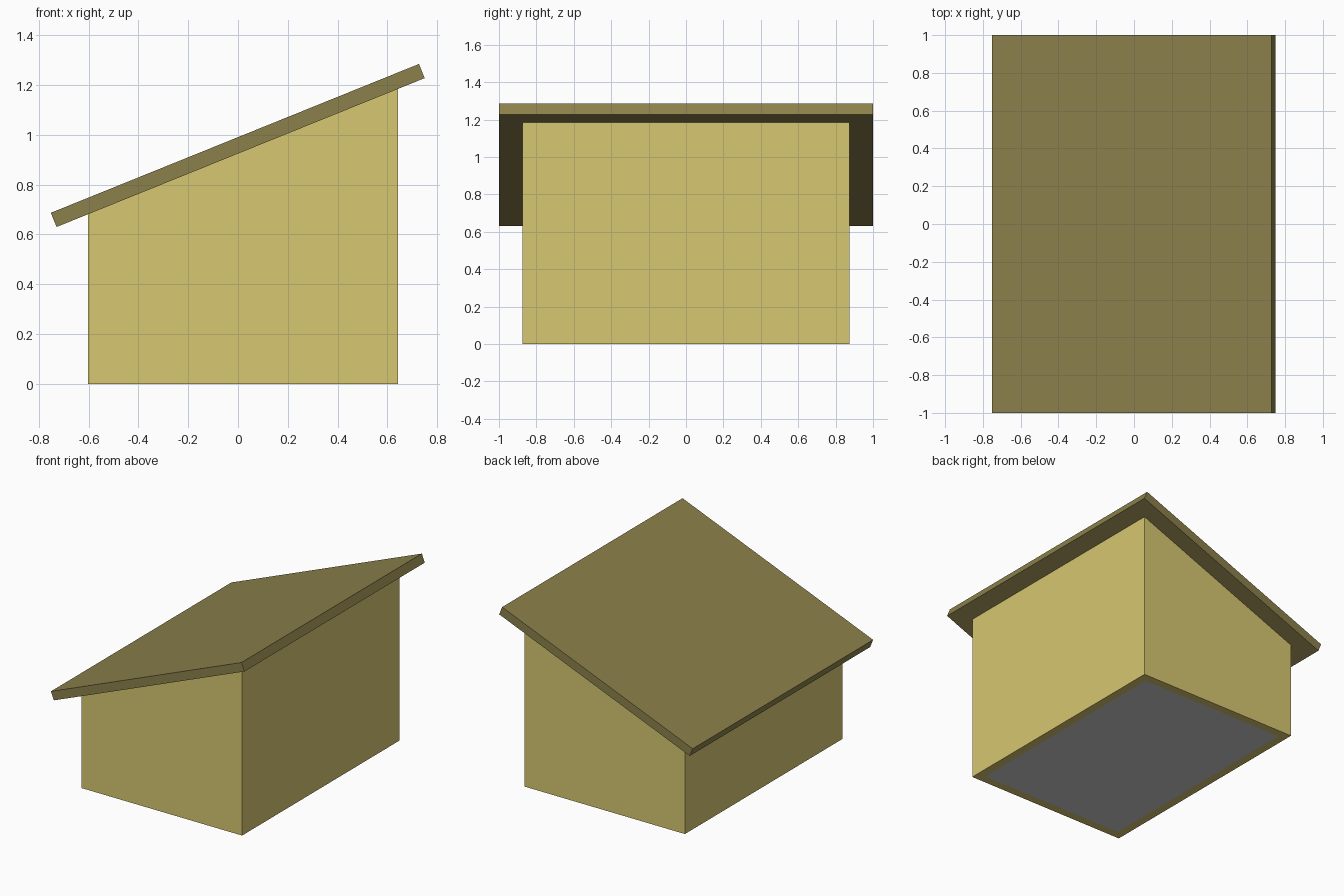
import bpy, bmesh

if "Cube" in bpy.data.objects:
    bpy.data.objects.remove(bpy.data.objects["Cube"])

def material(name, color):
    m = bpy.data.materials.new(name)
    m.diffuse_color = (*color, 1)
    m.use_nodes = True
    m.node_tree.nodes["Principled BSDF"].inputs["Base Color"].default_value = m.diffuse_color
    return m

wall_mat = material("wall_wood", (0.68, 0.57, 0.165))
roof_mat = material("roof_wood", (0.26, 0.218, 0.07))

def extrude_profile(name, profile, y0, y1, mat=None):
    """Extrude an x-z outline from y0 to y1."""
    bm = bmesh.new()
    face = bm.faces.new([bm.verts.new((x, y0, z)) for x, z in profile])
    out = bmesh.ops.extrude_face_region(bm, geom=[face])["geom"]
    bmesh.ops.translate(bm, vec=(0, y1 - y0, 0),
                        verts=[v for v in out if isinstance(v, bmesh.types.BMVert)])
    bmesh.ops.recalc_face_normals(bm, faces=bm.faces)
    mesh = bpy.data.meshes.new(name)
    bm.to_mesh(mesh)
    bm.free()
    if mat:
        mesh.materials.append(mat)
    obj = bpy.data.objects.new(name, mesh)
    bpy.context.collection.objects.link(obj)
    return obj

X0, X1, Y, T = -0.603, 0.643, 0.873, 0.06

def under_roof(x):
    """Height of the roof underside at x."""
    return 0.63 + (x + 0.729) * 0.4046

def panel(xa, xb):
    return [(xa, 0), (xb, 0), (xb, under_roof(xb)), (xa, under_roof(xa))]

# Slanted front and back walls
extrude_profile("front_wall", panel(X0, X1), -Y, -Y + T, wall_mat)
extrude_profile("back_wall", panel(X0, X1), Y - T, Y, wall_mat)

# Low and high side walls between them
extrude_profile("low_side_wall", panel(X0, X0 + T), -Y + T, Y - T, wall_mat)
extrude_profile("high_side_wall", panel(X1 - T, X1), -Y + T, Y - T, wall_mat)

# Floor fitted inside the walls
extrude_profile("floor", [(X0 + T, 0), (X1 - T, 0), (X1 - T, 0.04), (X0 + T, 0.04)],
                -Y + T, Y - T)

# Tilted overhanging roof slab
extrude_profile("roof", [(-0.729, 0.63), (0.75, 1.228), (0.727, 1.285), (-0.752, 0.687)],
                -1, 1, roof_mat)
